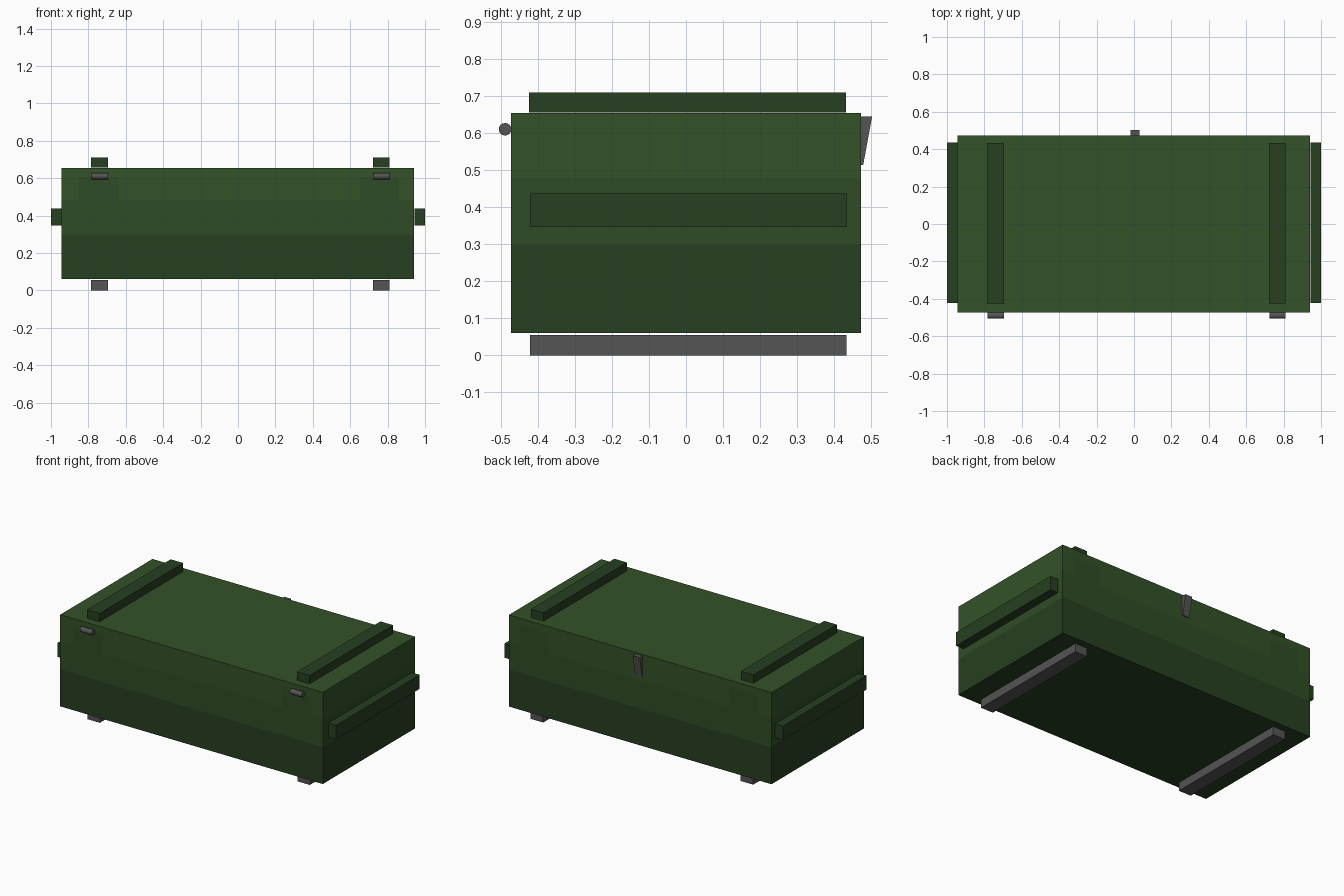
import bpy, bmesh
from mathutils import Vector

if "Cube" in bpy.data.objects:
    bpy.data.objects.remove(bpy.data.objects["Cube"])


def material(name, color):
    m = bpy.data.materials.new(name)
    m.diffuse_color = (*color, 1)
    m.use_nodes = True
    m.node_tree.nodes["Principled BSDF"].inputs["Base Color"].default_value = m.diffuse_color
    return m


LIGHT = material("light_green", (0.033, 0.085, 0.021))
MID = material("mid_green", (0.028, 0.072, 0.019))
DARK = material("dark_green", (0.020, 0.050, 0.015))
METAL = material("dark_metal", (0.09, 0.09, 0.09))


def finish(name, bm, mats):
    bmesh.ops.recalc_face_normals(bm, faces=bm.faces)
    me = bpy.data.meshes.new(name)
    bm.to_mesh(me)
    bm.free()
    for m in mats:
        me.materials.append(m)
    ob = bpy.data.objects.new(name, me)
    bpy.context.collection.objects.link(ob)
    return ob


def box_bm(lo, hi):
    lo, hi = Vector(lo), Vector(hi)
    bm = bmesh.new()
    bmesh.ops.create_cube(bm, size=1)
    bmesh.ops.scale(bm, vec=hi - lo, verts=bm.verts)
    bmesh.ops.translate(bm, vec=(lo + hi) / 2, verts=bm.verts)
    return bm


def box(name, lo, hi, mat):
    return finish(name, box_bm(lo, hi), [mat])


def cut(bm, co, no):
    geom = bm.verts[:] + bm.edges[:] + bm.faces[:]
    bmesh.ops.bisect_plane(bm, geom=geom, plane_co=co, plane_no=no)


# Crate body with painted bands and darker patches around the hinges
SEAM = 0.605
bm = box_bm((-0.945, -0.473, 0.06), (0.94, 0.473, SEAM))
for z in (0.30, 0.48):
    cut(bm, (0, 0, z), (0, 0, 1))
for x in (-0.85, -0.64, 0.655, 0.86):
    cut(bm, (x, 0, 0), (1, 0, 0))
for f in bm.faces:
    c = f.calc_center_median()
    patch = abs(f.normal.y) > 0.5 and 0.7 < abs(c.x) < 0.8
    if c.z < 0.30:
        f.material_index = 2
    elif c.z < 0.48 or patch:
        f.material_index = 1
finish("crate_body", bm, [LIGHT, MID, DARK])

# Lid
box("crate_lid", (-0.945, -0.473, SEAM), (0.94, 0.473, 0.655), LIGHT)

for side, x in (("left", -0.741), ("right", 0.766)):
    # Lid battens and floor skids
    box(side + "_lid_batten", (x - 0.045, -0.424, 0.657), (x + 0.045, 0.432, 0.711), DARK)
    box(side + "_skid", (x - 0.045, -0.422, 0), (x + 0.045, 0.434, 0.055), METAL)

    # Hinge barrel
    bpy.ops.mesh.primitive_cylinder_add(vertices=16, radius=0.017, depth=0.086,
                                        location=(x + 0.002, -0.489, 0.611),
                                        rotation=(0, 1.5707963, 0))
    hinge = bpy.context.object
    hinge.name = side + "_hinge"
    hinge.data.materials.append(METAL)
    bpy.ops.object.shade_smooth_by_angle()

# Carrying rails on the ends
box("left_end_rail", (-1.0, -0.422, 0.347), (-0.945, 0.435, 0.438), DARK)
box("right_end_rail", (0.944, -0.422, 0.347), (1.0, 0.435, 0.438), DARK)

# Wedge shaped latch on the back
bm = bmesh.new()
profile = [(0.470, 0.515), (0.479, 0.515), (0.503, 0.646), (0.470, 0.646)]
face = bm.faces.new([bm.verts.new((-0.02, y, z)) for y, z in profile])
ext = bmesh.ops.extrude_face_region(bm, geom=[face])
bmesh.ops.translate(bm, vec=(0.05, 0, 0),
                    verts=[g for g in ext["geom"] if isinstance(g, bmesh.types.BMVert)])
# close the starting end if extrusion removed it
bmesh.ops.holes_fill(bm, edges=bm.edges, sides=4)
finish("latch", bm, [METAL])
